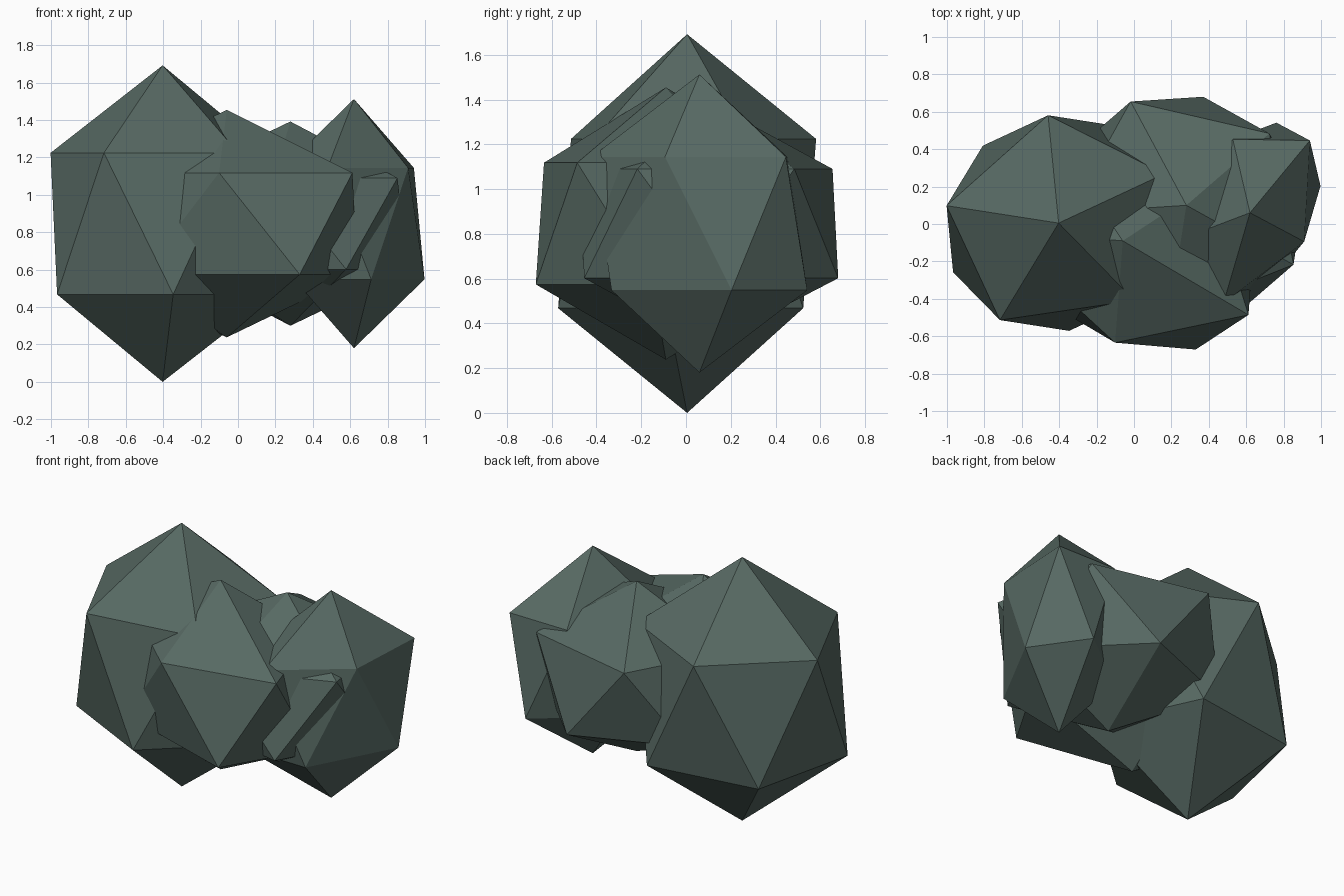
import bpy
import math

if "Cube" in bpy.data.objects:
    bpy.data.objects.remove(bpy.data.objects["Cube"])

# Single muted green for the foliage
leaf = bpy.data.materials.new("muted_leaf_green")
leaf.diffuse_color = (0.095, 0.142, 0.125, 1.0)
leaf.use_nodes = True
leaf.node_tree.nodes["Principled BSDF"].inputs["Base Color"].default_value = leaf.diffuse_color

MID_Z = 0.846


def clump(name, x, y, size, turn):
    """One stretched 20-sided foliage clump, turned about z."""
    bpy.ops.mesh.primitive_ico_sphere_add(subdivisions=1, radius=1)
    ob = bpy.context.object
    ob.name = name
    ob.location = (x, y, MID_Z)
    ob.scale = size
    ob.rotation_euler = (0, 0, math.radians(turn))
    ob.data.materials.append(leaf)
    return ob


# Four interpenetrating clumps form the bush
clump("large_left_clump", -0.403, 0.005, (0.696, 0.642, 0.846), 25)
clump("front_clump", -0.06, -0.09, (0.872, 0.576, 0.608), -30.5)
clump("back_clump", 0.28, 0.10, (0.732, 0.648, 0.546), -29)
clump("right_clump", 0.62, 0.06, (0.367, 0.578, 0.666), -28)
